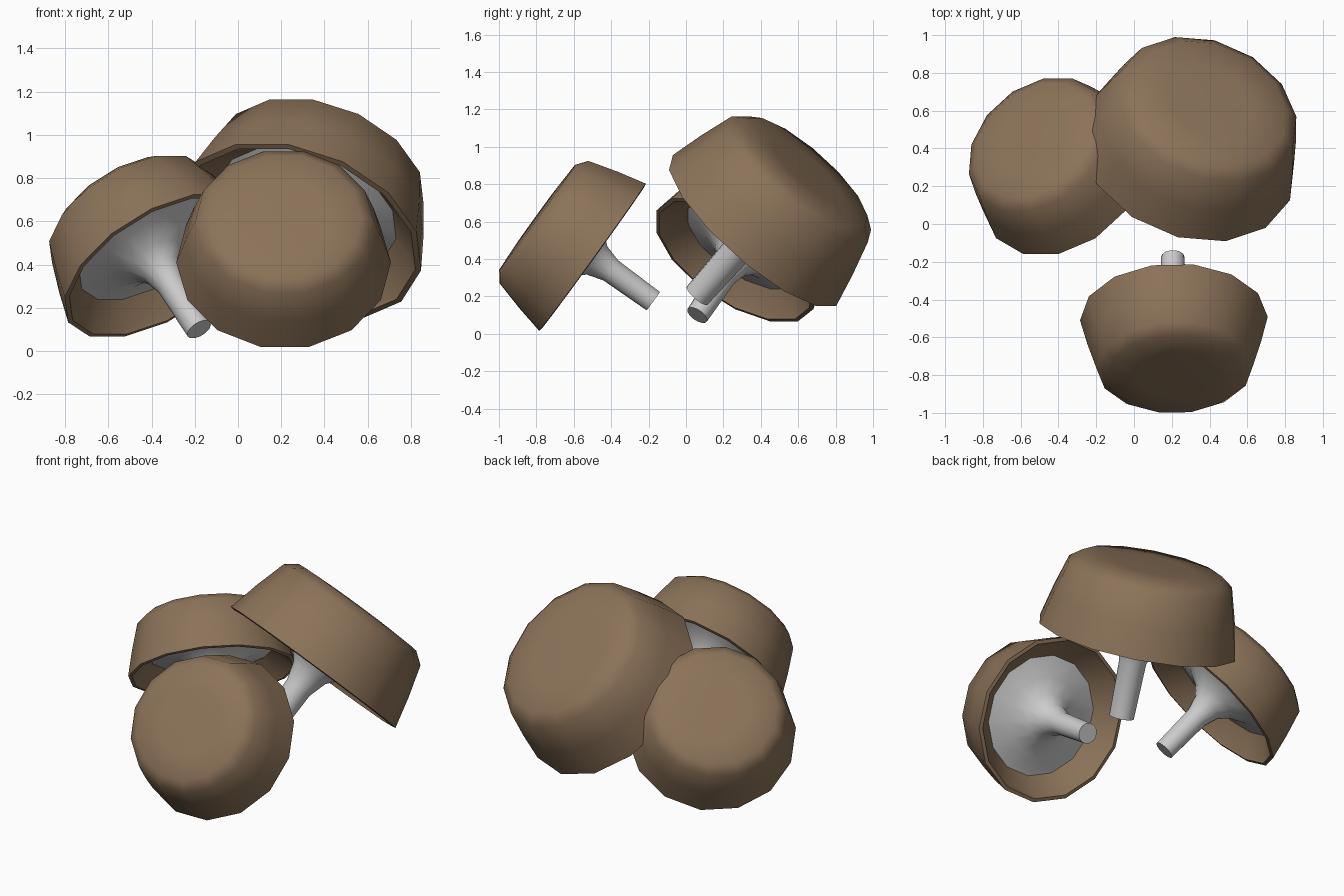
import bpy, bmesh, math
from mathutils import Vector, Matrix

if "Cube" in bpy.data.objects:
    bpy.data.objects.remove(bpy.data.objects["Cube"])

brown = bpy.data.materials.new("cap_brown")
brown.diffuse_color = (0.26, 0.17, 0.10, 1)
brown.use_nodes = True
brown.node_tree.nodes["Principled BSDF"].inputs["Base Color"].default_value = brown.diffuse_color

# (radius, height) profiles along the mushroom axis, starting at the stem's foot
CAP = [(0.362, 0.515), (0.462, 0.418), (0.475, 0.398), (0.497, 0.402),
       (0.46, 0.56), (0.414, 0.72), (0.355, 0.765), (0.2, 0.772), (0, 0.773)]
STEM = [(0, 0.0), (0.062, 0.0), (0.068, 0.28), (0.095, 0.37),
        (0.145, 0.43), (0.24, 0.485), (0.365, 0.517)]


def lathe(name, profile, sides, matrix, material=None):
    """Revolve a profile around local z."""
    bm = bmesh.new()
    rings = []
    for r, h in profile:
        n = sides if r > 0 else 1
        rings.append([bm.verts.new((r * math.cos(math.tau * i / sides),
                                    r * math.sin(math.tau * i / sides), h))
                      for i in range(n)])
    for a, b in zip(rings, rings[1:]):
        for i in range(sides):
            j = (i + 1) % sides
            quad = [a[i % len(a)], a[j % len(a)], b[j % len(b)], b[i % len(b)]]
            bm.faces.new(list(dict.fromkeys(quad)))
    bm.transform(matrix)
    bmesh.ops.recalc_face_normals(bm, faces=bm.faces)
    # open shells: make sure the last ring faces away from the axis
    if material is None:
        axis = matrix.to_3x3() @ Vector((0, 0, 1))
        bm.faces.ensure_lookup_table()
        if bm.faces[0].normal.dot(axis) > 0:
            bmesh.ops.reverse_faces(bm, faces=bm.faces)
    mesh = bpy.data.meshes.new(name)
    bm.to_mesh(mesh)
    bm.free()
    obj = bpy.data.objects.new(name, mesh)
    bpy.context.collection.objects.link(obj)
    if material:
        mesh.materials.append(material)
    bpy.ops.object.select_all(action='DESELECT')
    obj.select_set(True)
    bpy.context.view_layer.objects.active = obj
    bpy.ops.object.shade_smooth_by_angle(angle=math.radians(50))
    return obj


def mushroom(prefix, foot, axis, size):
    rot = Vector(axis).to_track_quat('Z', 'Y').to_matrix().to_4x4()
    m = Matrix.Translation(foot) @ rot @ Matrix.Scale(size, 4)
    lathe(prefix + "_cap", CAP, 14, m, brown)
    lathe(prefix + "_stem_and_gills", STEM, 14, m)


# three mushrooms leaning outward from a shared middle
mushroom("front", (0.205, -0.175, 0.175), (0.015, -0.81, 0.586), 1.0)
mushroom("large_back", (0.145, 0.06, 0.205), (0.28, 0.635, 0.72), 1.2)
mushroom("left", (-0.18, 0.06, 0.10), (-0.458, 0.50, 0.735), 1.0)
